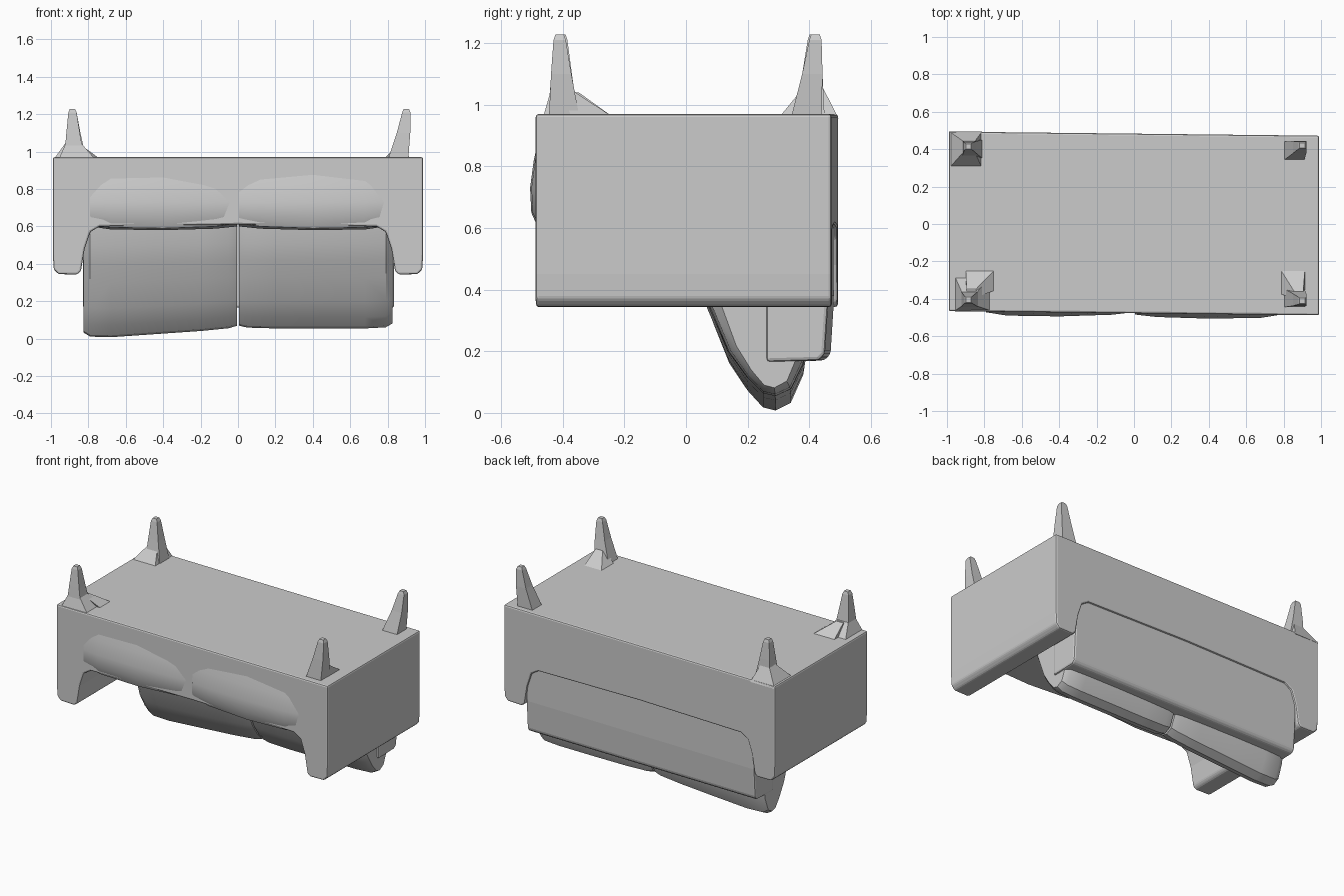
import bpy, bmesh, math

if "Cube" in bpy.data.objects:
    bpy.data.objects.remove(bpy.data.objects["Cube"])


def finish(name, bm, bevel=0.0, segments=2, smooth=False):
    bmesh.ops.remove_doubles(bm, verts=bm.verts, dist=0.0001)
    bmesh.ops.recalc_face_normals(bm, faces=bm.faces)
    mesh = bpy.data.meshes.new(name)
    bm.to_mesh(mesh)
    bm.free()
    ob = bpy.data.objects.new(name, mesh)
    bpy.context.collection.objects.link(ob)
    if bevel:
        mod = ob.modifiers.new("soft edges", 'BEVEL')
        mod.width = bevel
        mod.segments = segments
        mod.limit_method = 'ANGLE'
        mod.angle_limit = math.radians(35)
    if smooth:
        bpy.context.view_layer.objects.active = ob
        ob.select_set(True)
        bpy.ops.object.shade_smooth_by_angle(angle=math.radians(30))
        ob.select_set(False)
    return ob


def loft(name, rings, **kw):
    """Skin equal-length rings of points and cap both ends."""
    bm = bmesh.new()
    loops = [[bm.verts.new(p) for p in r] for r in rings]
    n = len(loops[0])
    for a, b in zip(loops, loops[1:]):
        for i in range(n):
            j = (i + 1) % n
            bm.faces.new((a[i], a[j], b[j], b[i]))
    bm.faces.new(loops[0])
    bm.faces.new(loops[-1])
    return finish(name, bm, **kw)


def rect(cx, cy, hx, hy, z):
    return [(cx + sx * hx, cy + sy * hy, z)
            for sx, sy in ((-1, -1), (1, -1), (1, 1), (-1, 1))]


# Sofa body (upside down): seat base and both arms in one front profile
half = [(0.0, 0.61), (0.74, 0.60), (0.79, 0.57), (0.82, 0.48), (0.84, 0.36),
        (0.86, 0.343), (0.96, 0.345), (0.985, 0.37), (0.99, 0.45), (0.99, 0.97)]
outline = half + [(-x, z) for x, z in reversed(half[1:])]
loft("sofa_body", [[(x, y - 0.011 * x, z) for x, z in outline]
                   for y in (-0.477, 0.483)], bevel=0.01)

# Seat cushions: slightly bulging at the front and below the base
for side, label in ((-1, "left"), (1, "right")):
    rings = []
    for t, b in ((0.005, 0.0), (0.12, 0.6), (0.4, 1), (0.68, 0.8), (0.79, 0.0)):
        x = side * t
        front = -0.472 - 0.022 * b - (0.012 if side > 0 else 0)
        rings.append([(x, front + 0.03, 0.90), (x, front + 0.012, 0.82),
                      (x, front, 0.73), (x, front + 0.004, 0.65),
                      (x, front + 0.03, 0.615 - 0.025 * b),
                      (x, -0.2, 0.60 - 0.02 * b), (x, 0.2, 0.60), (x, 0.2, 0.9)])
    loft(label + "_seat_cushion", rings, smooth=True)

# Backrest frame
back_side = [(0.27, 0.65), (0.27, 0.165), (0.44, 0.17), (0.46, 0.19),
             (0.472, 0.38), (0.472, 0.65)]
loft("backrest_frame", [[(x, y - 0.011 * x, z) for y, z in back_side]
                        for x in (-0.83, 0.835)], bevel=0.012)

# Back cushions: tapering pillow profile lofted along x
pillow = [(0.0, 0.62), (0.015, 0.50), (0.045, 0.40), (0.085, 0.30), (0.14, 0.16),
          (0.20, 0.07), (0.25, 0.015), (0.29, 0.005), (0.34, 0.03),
          (0.38, 0.12), (0.40, 0.25), (0.40, 0.62)]
stations = ((0.005, 0.90), (0.05, 0.97), (0.2, 1.0), (0.45, 1.02),
            (0.68, 1.0), (0.79, 0.96), (0.825, 0.82))
for side, label in ((-1, "left"), (1, "right")):
    rings = []
    for t, s in stations:
        drop = 0.05 if side > 0 else 0.05 - 0.05 * min(1, t / 0.72)
        ring = []
        for y, z in pillow:
            w = max(0, (0.62 - z) / 0.62)
            ring.append((side * t, 0.27 + (y - 0.27) * s,
                         z + drop * w + (1 - min(s, 1)) * 0.15 * w))
        rings.append(ring)
    loft(label + "_back_cushion", rings, smooth=True)

# Tapered legs pointing up: base centre and tip centre
legs = {"front_right": (0.855, -0.395, 0.90, -0.41),
        "back_right": (0.855, 0.39, 0.90, 0.42),
        "front_left": (-0.875, -0.40, -0.885, -0.405),
        "back_left": (-0.865, 0.40, -0.885, 0.415)}
for label, (bx, by, tx, ty) in legs.items():
    loft(label + "_leg", [rect(bx, by, 0.055, 0.05, 0.955),
                          rect((bx + 2 * tx) / 3, (by + 2 * ty) / 3, 0.036, 0.033, 1.10),
                          rect(tx, ty, 0.022, 0.02, 1.21),
                          rect(tx, ty, 0.014, 0.014, 1.228)])

# Sloping feet brackets around the legs
brackets = {"front_left": (-0.86, -0.37, 0.10, 0.095, -0.885, -0.41, 1.07),
            "back_left": (-0.90, 0.397, 0.088, 0.098, -0.88, 0.415, 1.07),
            "front_left_inner": (-0.815, -0.29, 0.085, 0.06, -0.87, -0.37, 1.04),
            "front_right": (0.845, -0.30, 0.07, 0.07, 0.88, -0.38, 1.04)}
for label, (bx, by, hx, hy, tx, ty, tz) in brackets.items():
    loft(label + "_leg_bracket", [rect(bx, by, hx, hy, 0.955),
                                  rect(tx, ty, 0.025, 0.022, tz)])
